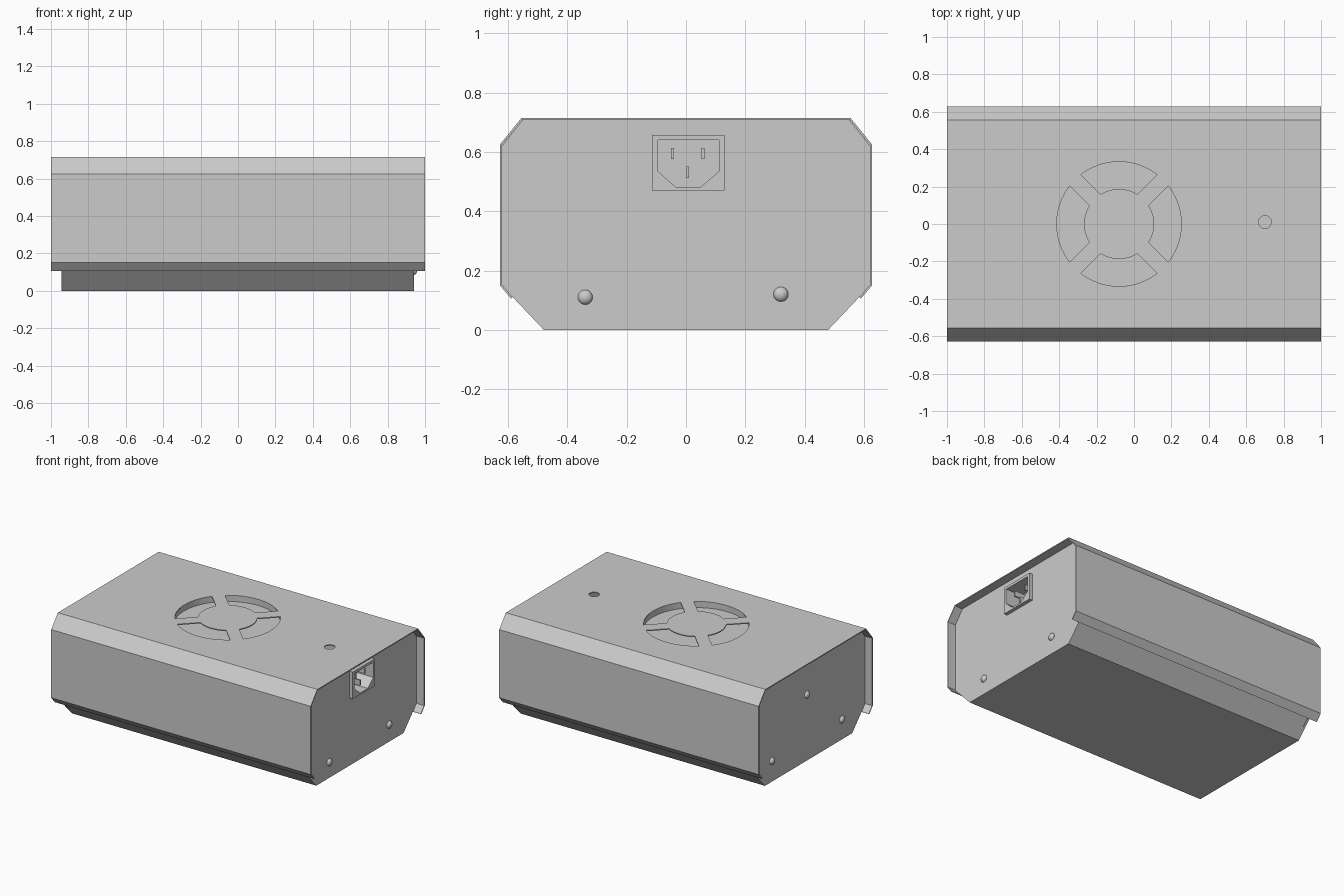
import bpy, bmesh, math
from mathutils import Vector, Matrix

if "Cube" in bpy.data.objects:
    bpy.data.objects.remove(bpy.data.objects["Cube"], do_unlink=True)

GREY = (0.6, 0.6, 0.6, 1)
metal = bpy.data.materials.new("light grey metal")
metal.use_nodes = True
metal.diffuse_color = GREY
metal.node_tree.nodes["Principled BSDF"].inputs["Base Color"].default_value = GREY

SHEET = 0.007
END_X = 0.94


def finish(name, bm):
    bmesh.ops.recalc_face_normals(bm, faces=bm.faces)
    mesh = bpy.data.meshes.new(name)
    bm.to_mesh(mesh)
    bm.free()
    mesh.materials.append(metal)
    obj = bpy.data.objects.new(name, mesh)
    bpy.context.collection.objects.link(obj)
    return obj


def prism(name, outline, low, high, axis):
    """Extrude a 2D outline along x (outline is y, z) or z (outline is x, y)."""
    bm = bmesh.new()
    place = (lambda p: (low, *p)) if axis == "x" else (lambda p: (*p, low))
    step = (high - low, 0, 0) if axis == "x" else (0, 0, high - low)
    face = bm.faces.new([bm.verts.new(place(p)) for p in outline])
    top = bmesh.ops.extrude_face_region(bm, geom=[face])["geom"]
    verts = [v for v in top if isinstance(v, bmesh.types.BMVert)]
    bmesh.ops.translate(bm, verts=verts, vec=step)
    return finish(name, bm)


def cut(obj, cutters):
    for cutter in cutters:
        mod = obj.modifiers.new("cut", "BOOLEAN")
        mod.operation = "DIFFERENCE"
        mod.solver = "EXACT"
        mod.object = cutter
        cutter.hide_render = True
    bpy.context.view_layer.update()
    evaluated = obj.evaluated_get(bpy.context.evaluated_depsgraph_get())
    mesh = bpy.data.meshes.new_from_object(evaluated)
    obj.modifiers.clear()
    obj.data = mesh


def discard(cutters):
    for cutter in cutters:
        bpy.data.objects.remove(cutter, do_unlink=True)


def mirrored(half):
    """Complete a profile from its +y half, given from the middle outwards."""
    return [(-y, z) for y, z in reversed(half)] + list(half)


def bent_sheet(path, t):
    """Give an open path a thickness on its right-hand side, with mitred bends."""
    pts = [Vector(p) for p in path]
    inner = []
    for i, p in enumerate(pts):
        dirs = []
        if i > 0:
            dirs.append((p - pts[i - 1]).normalized())
        if i < len(pts) - 1:
            dirs.append((pts[i + 1] - p).normalized())
        normals = [Vector((d.y, -d.x)) for d in dirs]
        mitre = sum(normals, Vector((0, 0))).normalized()
        inner.append(p + mitre * t / mitre.dot(normals[0]))
    return [tuple(p) for p in pts + inner[::-1]]


def circle(cx, cy, r, n=48):
    return [(cx + r * math.cos(math.tau * i / n), cy + r * math.sin(math.tau * i / n))
            for i in range(n)]


# Bent cover
TOP = 0.715
cover_path = mirrored([(0.555, TOP), (0.628, 0.625), (0.628, 0.15), (0.59, 0.105)])
cover = prism("cover", bent_sheet(cover_path, SHEET), -1, 1, "x")

# Fan vents and indicator hole
FAN_X, R_OUT, R_IN, SPOKE = -0.08, 0.333, 0.187, 0.042


def vent_outline(direction):
    points = []
    for r, sign in ((R_OUT, 1), (R_IN, -1)):
        spread = math.pi / 4 - math.asin(SPOKE / r)
        for i in range(17):
            a = direction + sign * spread * (i / 8 - 1)
            points.append((FAN_X + r * math.cos(a), r * math.sin(a)))
    return points


cutters = [prism("vent_cutter", vent_outline(k * math.pi / 2), TOP - 0.02, TOP + 0.02, "z")
           for k in range(4)]
cutters.append(prism("hole_cutter", circle(0.7, 0.01, 0.034, 32), TOP - 0.02, TOP + 0.02, "z"))
cut(cover, cutters)
discard(cutters)

# Fan housing under the vents: a shallow cup
bm = bmesh.new()
R_CUP = R_OUT + 0.004
profile = [(R_CUP, TOP - SHEET), (R_CUP, TOP - 0.045), (0, TOP - 0.045),
           (0, TOP - 0.055), (R_CUP + 0.01, TOP - 0.055), (R_CUP + 0.01, TOP - SHEET)]
ring = [bm.verts.new((r, 0, z)) for r, z in profile]
edges = [bm.edges.new((ring[i], ring[(i + 1) % len(ring)])) for i in range(len(ring))]
bmesh.ops.spin(bm, geom=ring + edges, cent=(0, 0, 0), axis=(0, 0, 1),
               angle=math.tau, steps=64, use_duplicate=False)
bmesh.ops.remove_doubles(bm, verts=bm.verts, dist=0.0001)
bmesh.ops.translate(bm, verts=bm.verts, vec=(FAN_X, 0, 0))
finish("fan_housing", bm)

# Base tray
tray_path = mirrored([(0.48, 0), (0.583, 0.113), (0.615, 0.155), (0.615, 0.2)])[::-1]
prism("base_tray", bent_sheet(tray_path, SHEET), -0.93, END_X, "x")

# End plates
plate = mirrored([(0.48, 0), (0.62, 0.148), (0.62, 0.622), (0.551, 0.708)])
right_plate = prism("right_end_plate", plate, END_X - SHEET, END_X, "x")
left_plate = prism("left_end_plate", plate, -0.945, -0.93, "x")

# Power socket: frame with recess, back wall and three blades
opening = [(-0.095, 0.64), (0.112, 0.64), (0.112, 0.535), (0.05, 0.482),
           (-0.035, 0.482), (-0.095, 0.535)]
frame = [(-0.115, 0.47), (0.13, 0.47), (0.13, 0.658), (-0.115, 0.658)]
body = [(-0.105, 0.476), (0.12, 0.476), (0.12, 0.648), (-0.105, 0.648)]
BACK_X = END_X - 0.1
socket_frame = prism("socket_frame", frame, END_X, END_X + 0.025, "x")
socket_body = prism("socket_body", body, BACK_X - 0.02, END_X - SHEET, "x")
cutter = prism("socket_cutter", opening, BACK_X, END_X + 0.1, "x")
for part in (right_plate, socket_frame, socket_body):
    cut(part, [cutter])
discard([cutter])
for name, y, z in (("back", 0.057, 0.595), ("front", -0.045, 0.595), ("earth", 0.005, 0.532)):
    blade = [(y - 0.005, z - 0.019), (y + 0.005, z - 0.019),
             (y + 0.005, z + 0.019), (y - 0.005, z + 0.019)]
    prism(name + "_blade", blade, BACK_X - 0.005, END_X, "x")


# Dome screws
def screw(name, x, y, z, side):
    bm = bmesh.new()
    bmesh.ops.create_uvsphere(bm, u_segments=24, v_segments=12, radius=0.025)
    bmesh.ops.bisect_plane(bm, geom=bm.verts[:] + bm.edges[:] + bm.faces[:],
                           plane_co=(0, 0, 0), plane_no=(0, 0, 1), clear_inner=True)
    turn = Matrix.Rotation(side * math.pi / 2, 4, "Y")
    bmesh.ops.transform(bm, verts=bm.verts,
                        matrix=Matrix.Translation((x, y, z)) @ turn @ Matrix.Diagonal((1, 1, 0.75, 1)))
    for face in bm.faces:
        face.smooth = True
    finish(name, bm)


screw("right_screw_front", END_X, -0.34, 0.11, 1)
screw("right_screw_back", END_X, 0.32, 0.12, 1)
screw("left_screw_front", -0.945, -0.365, 0.14, -1)
screw("left_screw_back", -0.945, 0.405, 0.145, -1)
screw("left_screw_upper", -0.945, 0.02, 0.46, -1)
